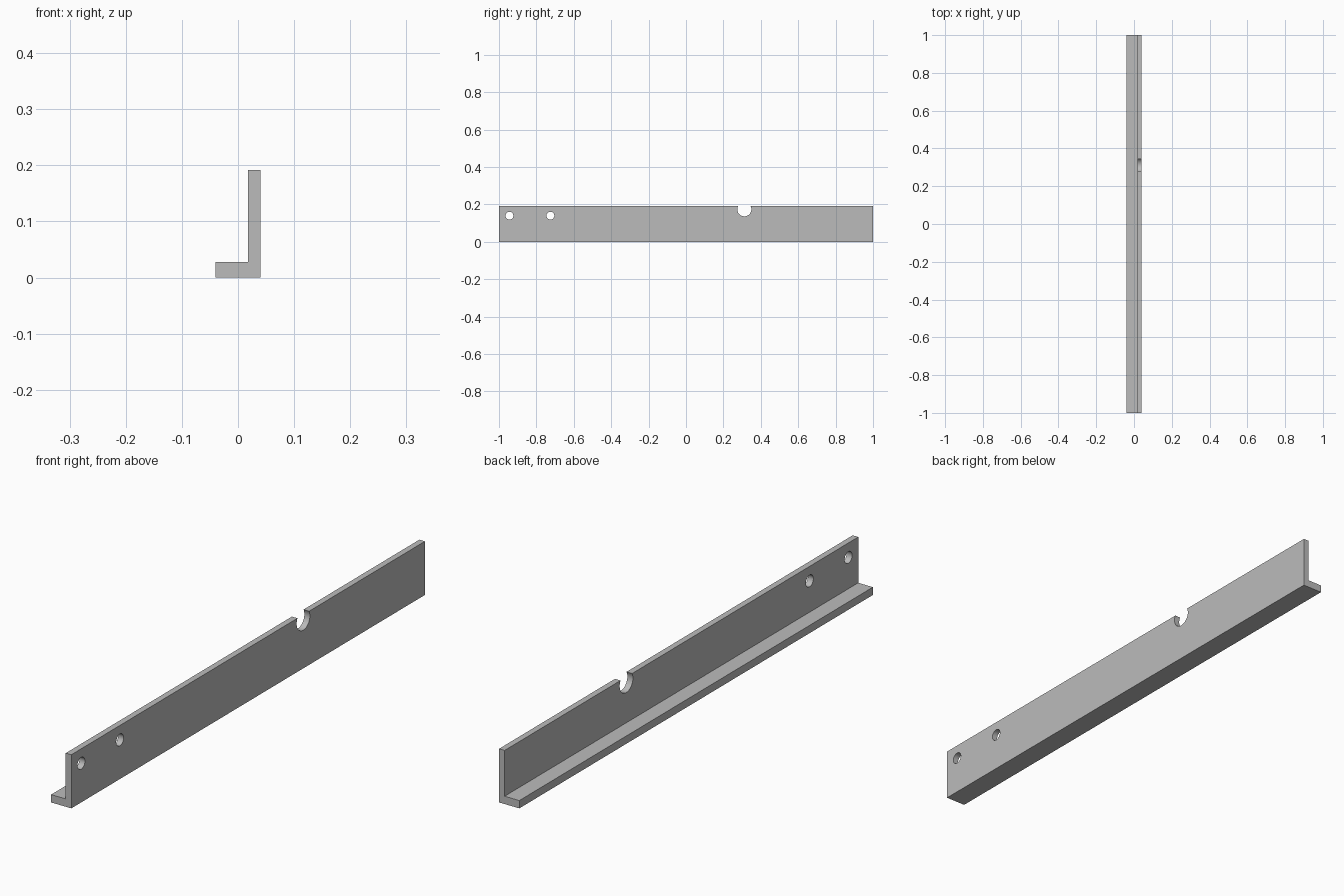
import bpy
import bmesh
import math
from mathutils import Matrix, Vector

cube = bpy.data.objects.get("Cube")
if cube:
    bpy.data.objects.remove(cube, do_unlink=True)

# Plain grey metal
metal = bpy.data.materials.new("grey_metal")
metal.use_nodes = True
grey = (0.5, 0.5, 0.5, 1)
metal.diffuse_color = grey
metal.node_tree.nodes["Principled BSDF"].inputs["Base Color"].default_value = grey


def add_object(name, bm):
    bmesh.ops.recalc_face_normals(bm, faces=bm.faces)
    mesh = bpy.data.meshes.new(name)
    bm.to_mesh(mesh)
    bm.free()
    mesh.materials.append(metal)
    obj = bpy.data.objects.new(name, mesh)
    bpy.context.collection.objects.link(obj)
    return obj


# L-shaped bar: section extruded along its length
half, wall, flange, height = 0.04, 0.018, 0.028, 0.192
section = [(-half, 0), (half, 0), (half, height),
           (wall, height), (wall, flange), (-half, flange)]
bm = bmesh.new()
face = bm.faces.new([bm.verts.new((x, -1, z)) for x, z in section])
extruded = bmesh.ops.extrude_face_region(bm, geom=[face])["geom"]
bmesh.ops.translate(bm, vec=Vector((0, 2, 0)),
                    verts=[v for v in extruded if isinstance(v, bmesh.types.BMVert)])
bar = add_object("angle_bar", bm)

# Two bolt holes and a round notch through the upright wall: y, z, radius
bm = bmesh.new()
for y, z, radius in [(-0.944, 0.14, 0.021), (-0.725, 0.14, 0.021), (0.312, 0.174, 0.0375)]:
    place = Matrix.Translation((0.03, y, z)) @ Matrix.Rotation(math.pi / 2, 4, "Y")
    bmesh.ops.create_cone(bm, cap_ends=True, segments=48, radius1=radius,
                          radius2=radius, depth=0.06, matrix=place)
cutter = add_object("hole_cutter", bm)
cutter.hide_render = True

# Cut the holes, then drop the cutter
cut = bar.modifiers.new("holes", "BOOLEAN")
cut.operation = "DIFFERENCE"
cut.solver = "EXACT"
cut.object = cutter
bpy.context.view_layer.objects.active = bar
bar.select_set(True)
bpy.ops.object.modifier_apply(modifier=cut.name)
bpy.data.objects.remove(cutter, do_unlink=True)

# Smooth hole walls, crisp edges elsewhere
bpy.ops.object.shade_smooth_by_angle(angle=math.radians(30))
